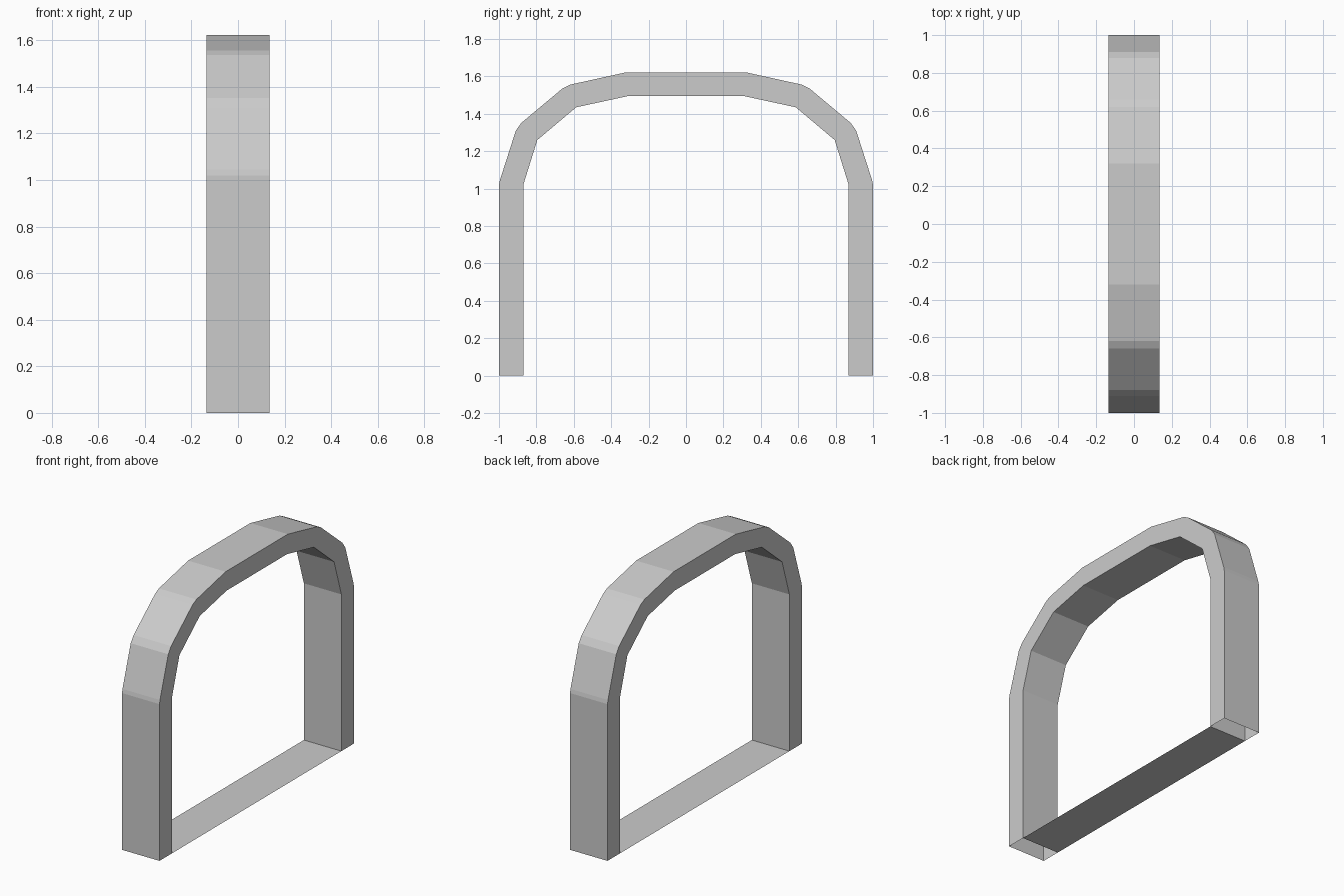
import bpy

if "Cube" in bpy.data.objects:
    bpy.data.objects.remove(bpy.data.objects["Cube"])

HALF_WIDTH = 0.135

# Right half of the arch in (y, z), from foot to crown
OUTER = [(1, 0), (1, 1.02), (0.995, 1.045), (0.91, 1.31), (0.88, 1.352),
         (0.66, 1.536), (0.62, 1.556), (0.32, 1.622)]
INNER = [(0.87, 0), (0.87, 1.02), (0.795, 1.26), (0.587, 1.435), (0.31, 1.495)]


def mirrored(half):
    """Full profile running from the +y foot over to the -y foot."""
    return half + [(-y, z) for y, z in reversed(half)]


def add_object(name, verts, faces):
    mesh = bpy.data.meshes.new(name)
    mesh.from_pydata(verts, [], faces)
    mesh.update()
    obj = bpy.data.objects.new(name, mesh)
    bpy.context.collection.objects.link(obj)
    return obj


# Hollow arch: two flat sides and the walls between them, feet left open
outline = mirrored(OUTER) + mirrored(INNER)[::-1]
n = len(outline)
verts = [(x, y, z) for x in (HALF_WIDTH, -HALF_WIDTH) for y, z in outline]
faces = [list(range(n)), list(range(2 * n - 1, n - 1, -1))]
for i in range(n):
    j = (i + 1) % n
    if outline[i][1] > 0 or outline[j][1] > 0:
        faces.append([i, n + i, n + j, j])
add_object("arch", verts, faces)

# Thin threshold strip between the feet
w, y = HALF_WIDTH, INNER[0][0]
add_object("threshold", [(-w, -y, 0), (w, -y, 0), (w, y, 0), (-w, y, 0)],
           [[0, 1, 2, 3]])
